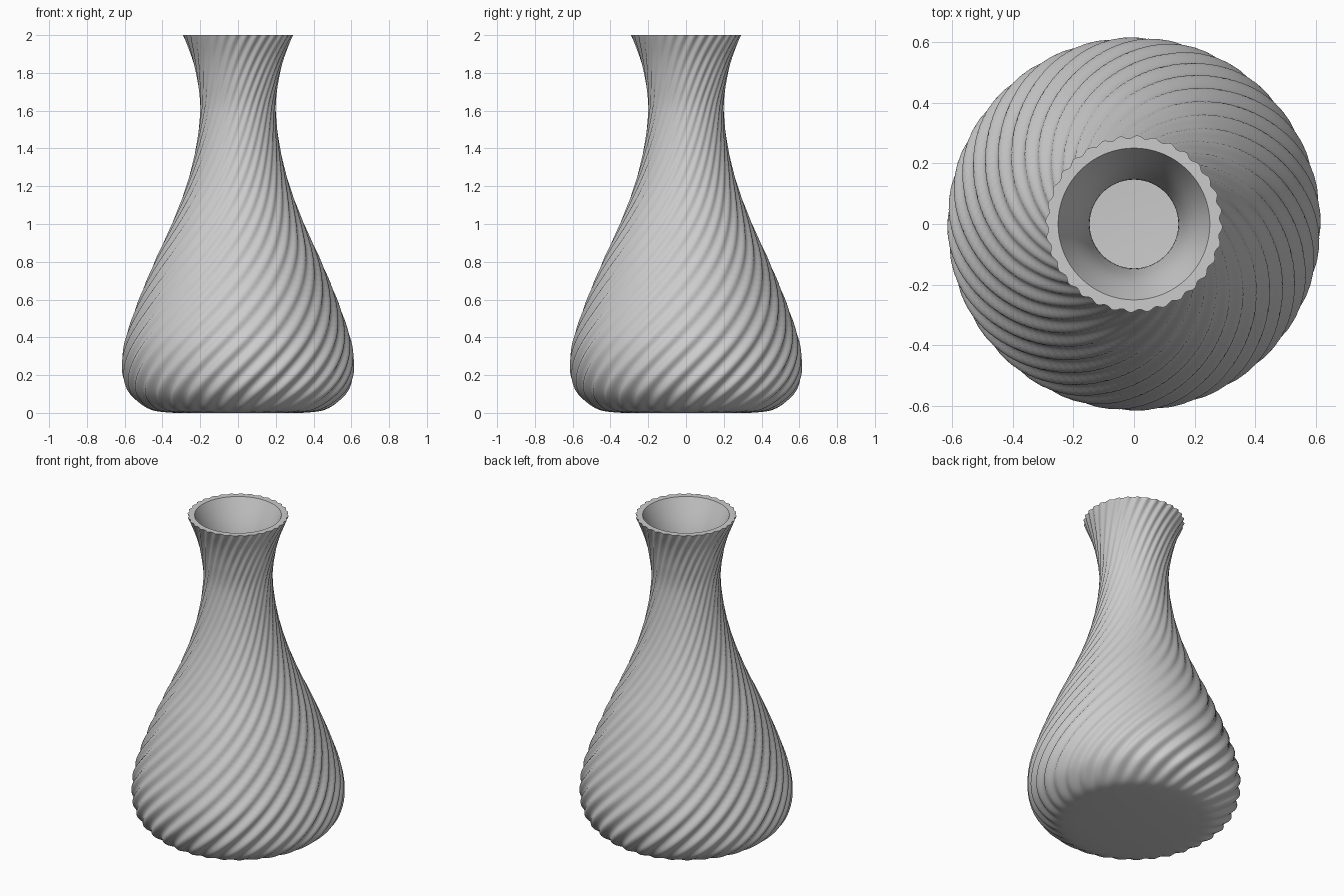
import bpy, bmesh, math

if "Cube" in bpy.data.objects:
    bpy.data.objects.remove(bpy.data.objects["Cube"])

RIBS, SEG, TWIST = 32, 320, 1.65   # twist in radians per unit of height

# radius / height control points
OUTER = [(0.34, 0), (0.45, 0.015), (0.535, 0.07), (0.585, 0.14), (0.605, 0.24),
         (0.59, 0.38), (0.525, 0.58), (0.435, 0.8), (0.345, 1.0), (0.27, 1.2),
         (0.22, 1.4), (0.197, 1.6), (0.21, 1.75), (0.24, 1.88), (0.287, 2.0)]
INNER = [(0.25, 2.0), (0.19, 1.86), (0.16, 1.74), (0.146, 1.6), (0.17, 1.4),
         (0.22, 1.2), (0.295, 1.0), (0.385, 0.8), (0.475, 0.58), (0.54, 0.38),
         (0.555, 0.24), (0.53, 0.15), (0.46, 0.08), (0.34, 0.05)]


def smooth(pts, n):
    """Catmull-Rom curve through the points."""
    p = [pts[0]] + pts + [pts[-1]]
    out = []
    for i in range(1, len(p) - 2):
        for k in range(n):
            t = k / n
            out.append(tuple(0.5 * (2 * b + (c - a) * t + (2 * a - 5 * b + 4 * c - d) * t * t
                                    + (3 * b - a - 3 * c + d) * t ** 3)
                             for a, b, c, d in zip(p[i - 1], p[i], p[i + 1], p[i + 2])))
    return out + [pts[-1]]


bm = bmesh.new()


def ring(r, z, ribbed):
    amp = 0.017 * r * min(1, max(0, (r - 0.34) / 0.15) if z < 0.2 else 1) if ribbed else 0
    vs = []
    for i in range(SEG):
        a = 2 * math.pi * i / SEG
        rr = r + amp * math.cos(RIBS * (a - TWIST * z))
        vs.append(bm.verts.new((rr * math.cos(a), rr * math.sin(a), z)))
    return vs


# ribbed outer wall, then plain inner wall
rings = [ring(r, z, True) for r, z in smooth(OUTER, 8)]
rings += [ring(r, z, False) for r, z in smooth(INNER, 4)]
for a, b in zip(rings, rings[1:]):
    for i in range(SEG):
        j = (i + 1) % SEG
        bm.faces.new((a[i], a[j], b[j], b[i]))

# underside and inner floor
bm.faces.new(rings[0][::-1])
bm.faces.new(rings[-1])
me = bpy.data.meshes.new("vase")
bm.to_mesh(me)
bm.free()
vase = bpy.data.objects.new("vase", me)
bpy.context.collection.objects.link(vase)
bpy.context.view_layer.objects.active = vase
vase.select_set(True)
bpy.ops.object.shade_smooth_by_angle(angle=math.radians(40))
